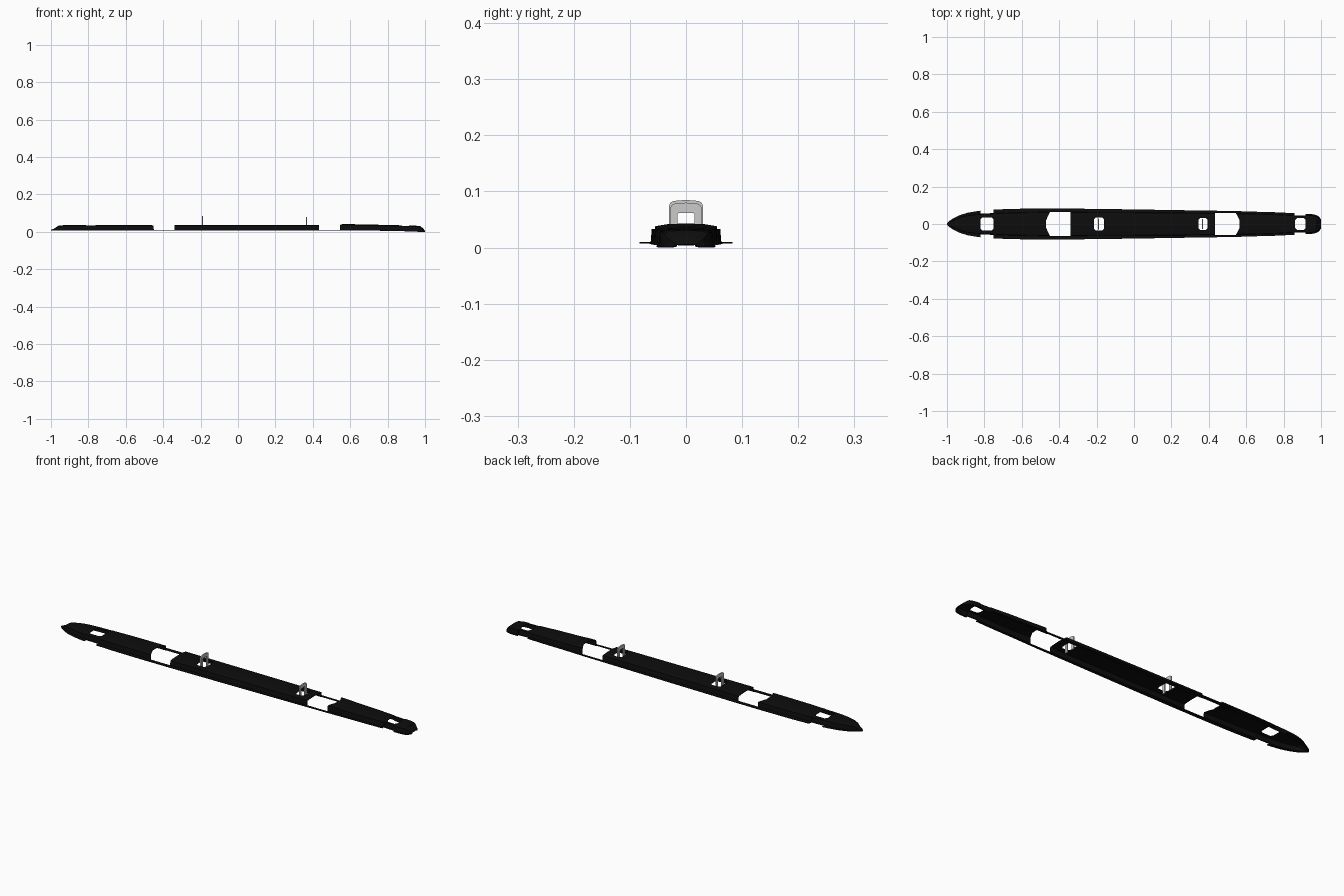
import bpy, bmesh

if "Cube" in bpy.data.objects:
    bpy.data.objects.remove(bpy.data.objects["Cube"])

def material(name, c):
    m = bpy.data.materials.new(name)
    m.diffuse_color = (*c, 1)
    m.use_nodes = True
    m.node_tree.nodes["Principled BSDF"].inputs["Base Color"].default_value = m.diffuse_color
    return m

BLACK = material("black", (0.004, 0.004, 0.004))
GREY = material("light grey", (0.6, 0.6, 0.6))

def new_object(name, bm, mat):
    me = bpy.data.meshes.new(name)
    bm.to_mesh(me)
    bm.free()
    ob = bpy.data.objects.new(name, me)
    bpy.context.collection.objects.link(ob)
    me.materials.append(mat)
    return ob

def prism(name, pts, z0, z1, mat):
    """Closed vertical prism from an xy outline."""
    bm = bmesh.new()
    f = bm.faces.new([bm.verts.new((x, y, z0)) for x, y in pts])
    r = bmesh.ops.extrude_face_region(bm, geom=[f])
    for v in r["geom"]:
        if isinstance(v, bmesh.types.BMVert):
            v.co.z = z1
    bmesh.ops.recalc_face_normals(bm, faces=bm.faces)
    return new_object(name, bm, mat)

# Hull stations: x, flange half width, wall half width, flange z, deck z
stations = [
    (-1.0, .003, .002, .010, .011), (-.985, .018, .010, .010, .016),
    (-.96, .034, .022, .010, .033), (-.93, .048, .036, .010, .036),
    (-.89, .060, .046, .010, .037), (-.85, .067, .051, .010, .037),
    (-.821, .071, .053, .010, .037), (-.820, .056, .053, .010, .037),
    (-.751, .058, .056, .010, .037), (-.750, .077, .057, .010, .037),
    (-.65, .081, .061, .010, .037), (-.5, .083, .063, .010, .037),
    (-.3, .082, .063, .010, .037), (0, .078, .062, .010, .037),
    (.3, .073, .060, .010, .037), (.5, .070, .057, .010, .037),
    (.505, .070, .057, .010, .044), (.58, .068, .056, .010, .043),
    (.64, .066, .055, .010, .040), (.75, .063, .052, .009, .038),
    (.857, .058, .046, .008, .036), (.858, .045, .043, .007, .036),
    (.917, .045, .043, .005, .034), (.918, .053, .048, .004, .034),
    (.95, .053, .047, .004, .033), (.975, .048, .041, .003, .031),
    (.99, .039, .032, .003, .018), (1.0, .024, .018, .003, .006),
]

# Hull shell: domed deck, side walls and outer flange
bm = bmesh.new()
rows = []
for x, o, w, zb, zt in stations:
    h = zt - zb
    half = [(o, zb), (w, zb), (w * .97, zt - h * .16), (w * .6, zt - h * .05)]
    sec = [(-y, z) for y, z in half] + [(0, zt)] + half[::-1]
    rows.append([bm.verts.new((x, y, z)) for y, z in sec])
for a, b in zip(rows, rows[1:]):
    for j in range(len(a) - 1):
        bm.faces.new((a[j], b[j], b[j + 1], a[j + 1]))
hull = new_object("hull_shell", bm, BLACK)
s = hull.modifiers.new("thickness", "SOLIDIFY")
s.thickness = .003
s.offset = -1

# Openings through the deck
def rounded(x0, x1, w, c=.010):
    return [(x0 + c, -w), (x1 - c, -w), (x1, c - w), (x1, w - c),
            (x1 - c, w), (x0 + c, w), (x0, w - c), (x0, c - w)]

openings = [
    rounded(-.820, -.752, .036), rounded(-.215, -.160, .035),
    rounded(.345, .392, .033), rounded(.862, .918, .032),
    [(-.340, -.0635), (-.340, .0635), (-.450, .0635), (-.470, .02),
     (-.470, -.02), (-.450, -.0635)],
    [(.432, -.058), (.545, -.058), (.565, -.02), (.565, .02),
     (.545, .058), (.432, .058)],
]
cutters = []
for i, pts in enumerate(openings):
    c = prism("opening_cutter", pts, -.05, .12, BLACK)
    c.hide_render = True
    m = hull.modifiers.new("opening", "BOOLEAN")
    m.operation = "DIFFERENCE"
    m.solver = "EXACT"
    m.object = c
    cutters.append(c)

# Bake the openings and drop the cutters
bpy.context.view_layer.update()
dg = bpy.context.evaluated_depsgraph_get()
baked = bpy.data.meshes.new_from_object(hull.evaluated_get(dg))
hull.modifiers.clear()
hull.data = baked
for c in cutters:
    bpy.data.objects.remove(c)

# Upright loops standing in the small deck openings
def loop(name, x, top, w):
    outer = [(w, .012), (w, top - .010), (w * .93, top - .005), (w * .75, top - .002), (0, top)]
    inner = [(.015, .012), (.015, top - .021), (.013, top - .018), (.010, top - .018), (0, top - .018)]
    bm = bmesh.new()
    for sgn in (-1, 1):
        for k in range(4):
            q = (outer[k], outer[k + 1], inner[k + 1], inner[k])
            bm.faces.new([bm.verts.new((x - .003, sgn * y, z)) for y, z in q])
    bmesh.ops.remove_doubles(bm, verts=bm.verts, dist=1e-5)
    r = bmesh.ops.extrude_face_region(bm, geom=bm.faces[:])
    for v in r["geom"]:
        if isinstance(v, bmesh.types.BMVert):
            v.co.x = x + .003
    bmesh.ops.recalc_face_normals(bm, faces=bm.faces)
    return new_object(name, bm, GREY)

loop("rear_loop", -.190, .085, .030)
loop("front_loop", .367, .080, .028)
